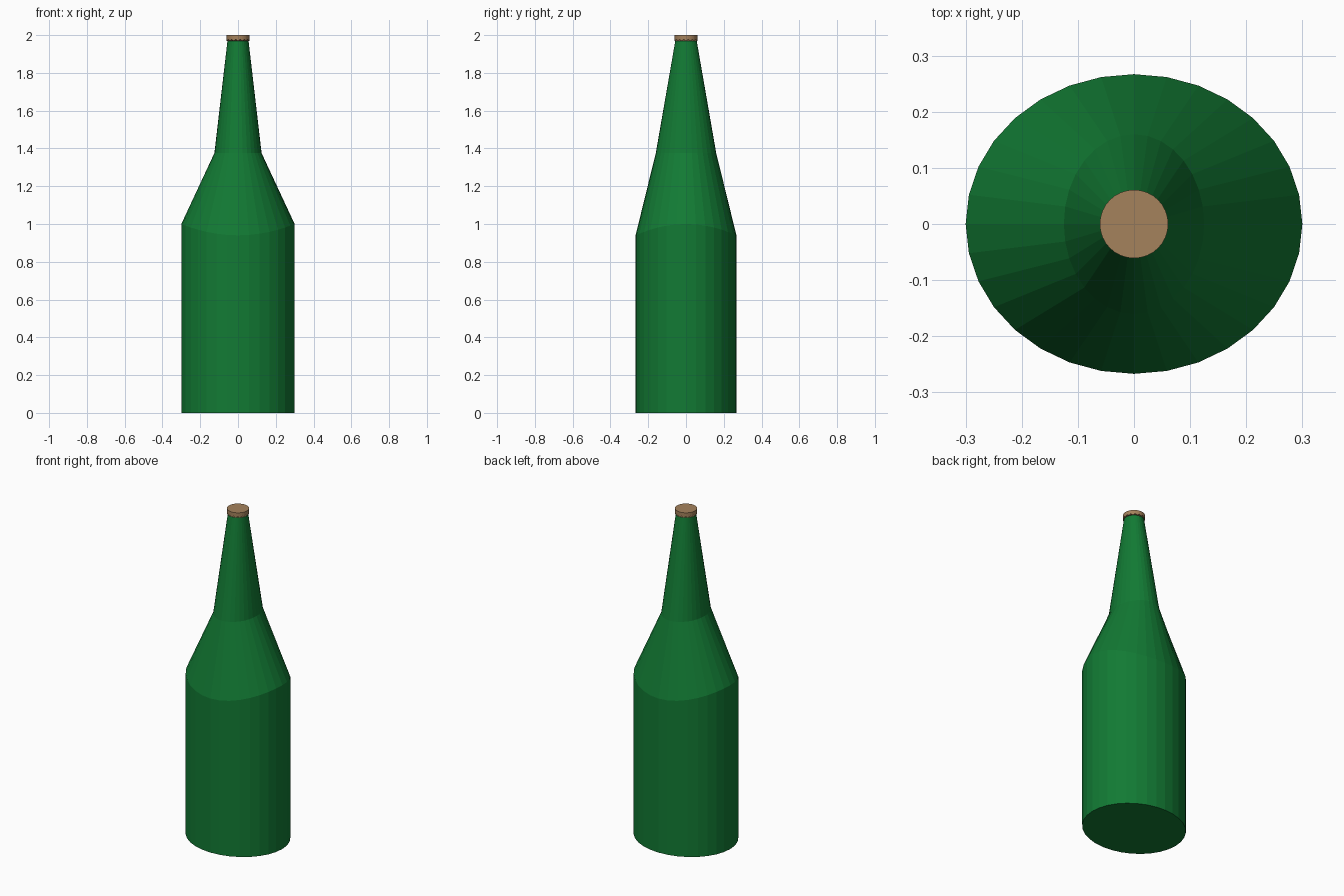
import bpy, bmesh
from math import cos, sin, pi

cube = bpy.data.objects.get("Cube")
if cube:
    bpy.data.objects.remove(cube)

SIDES = 32


def material(name, rgb):
    mat = bpy.data.materials.new(name)
    mat.use_nodes = True
    mat.diffuse_color = (*rgb, 1)
    mat.node_tree.nodes["Principled BSDF"].inputs["Base Color"].default_value = (*rgb, 1)
    return mat


def loft(name, rings, height, mat):
    """Skin elliptical rings (rx, ry, z) and close both ends."""
    bm = bmesh.new()
    loops = []
    for k, (rx, ry, z) in enumerate(rings):
        loop = []
        for i in range(SIDES):
            a = 2 * pi * i / SIDES
            loop.append(bm.verts.new((rx * cos(a), ry * sin(a), z + height(k, i))))
        loops.append(loop)
    for low, high in zip(loops, loops[1:]):
        for i in range(SIDES):
            j = (i + 1) % SIDES
            bm.faces.new((low[i], low[j], high[j], high[i]))
    bm.faces.new(loops[0][::-1])
    bm.faces.new(loops[-1])
    mesh = bpy.data.meshes.new(name)
    bm.to_mesh(mesh)
    bm.free()
    mesh.materials.append(mat)
    obj = bpy.data.objects.new(name, mesh)
    bpy.context.collection.objects.link(obj)
    return obj


green = material("bottle green", (0.006, 0.195, 0.034))
tan = material("cap tan", (0.376, 0.223, 0.107))


# Glass body: the shoulder ring rises towards the two wide sides
def shoulder_rise(k, i):
    return 0.06 * cos(2 * pi * i / SIDES) ** 2 if k == 1 else 0


loft("bottle", [(0.3, 0.267, 0), (0.3, 0.267, 0.94),
                (0.125, 0.16, 1.375), (0.054, 0.054, 1.985)], shoulder_rise, green)


# Crimped cap: alternate points of the lower rim are raised
def crimp(k, i):
    return 0.008 * (i % 2) if k == 0 else 0


loft("cap", [(0.061, 0.061, 1.97), (0.061, 0.061, 2)], crimp, tan)
